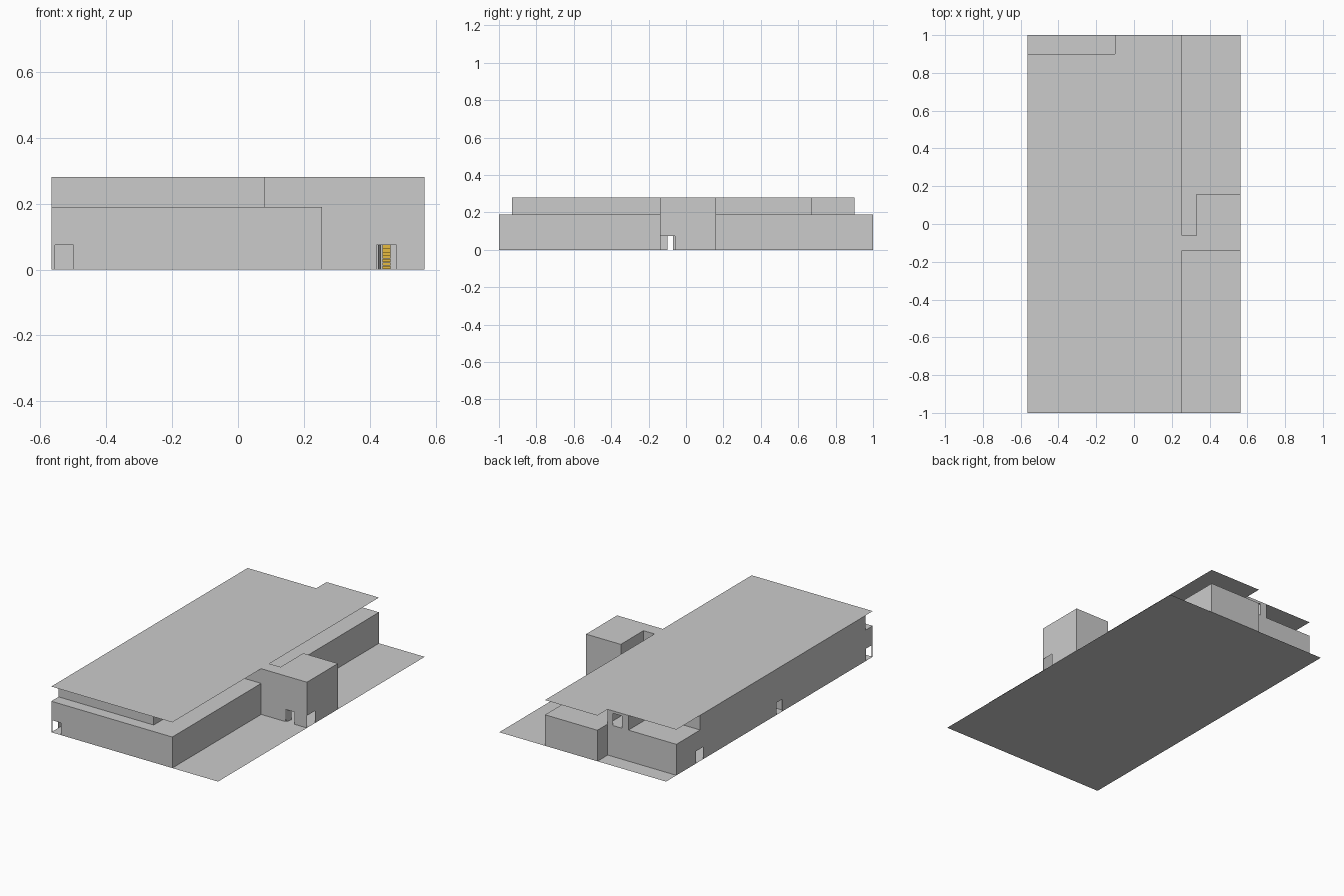
import bpy

if "Cube" in bpy.data.objects:
    bpy.data.objects.remove(bpy.data.objects["Cube"])

DOOR_H = 0.075
Z0, Z1, Z2 = 0.0, 0.19, 0.28      # ground, terrace and roof levels


def make_mesh(name, verts, faces, mat=None):
    me = bpy.data.meshes.new(name)
    me.from_pydata(verts, [], faces)
    me.update()
    ob = bpy.data.objects.new(name, me)
    bpy.context.collection.objects.link(ob)
    if mat:
        me.materials.append(mat)
    return ob


def sheet(name, outline, z):
    """Flat thin slab following an outline."""
    return make_mesh(name, [(x, y, z) for x, y in outline], [list(range(len(outline)))])


def wall_run(name, pts, z0, z1, doors=None):
    """Thin walls along a path; doors = {segment: (start, end)} measured along it."""
    verts, faces = [], []

    def panel(a, b, lo, hi):
        n = len(verts)
        verts.extend([(*a, lo), (*b, lo), (*b, hi), (*a, hi)])
        faces.append((n, n + 1, n + 2, n + 3))

    for i, (a, b) in enumerate(zip(pts, pts[1:])):
        length = ((b[0] - a[0]) ** 2 + (b[1] - a[1]) ** 2) ** 0.5

        def at(d):
            return (a[0] + (b[0] - a[0]) * d / length, a[1] + (b[1] - a[1]) * d / length)

        pos = 0.0
        for s, e in (doors or {}).get(i, []):
            panel(at(pos), at(s), z0, z1)
            panel(at(s), at(e), z0 + DOOR_H, z1)
            pos = e
        panel(at(pos), b, z0, z1)
    return make_mesh(name, verts, faces)


def boxes(name, items, mat=None):
    """Several axis-aligned boxes (x0, x1, y0, y1, z0, z1) in one mesh."""
    verts, faces = [], []
    for x0, x1, y0, y1, z0, z1 in items:
        n = len(verts)
        verts += [(x, y, z) for z in (z0, z1) for x, y in ((x0, y0), (x1, y0), (x1, y1), (x0, y1))]
        faces += [tuple(n + k for k in f) for f in
                  ((3, 2, 1, 0), (4, 5, 6, 7), (0, 1, 5, 4), (1, 2, 6, 5), (2, 3, 7, 6), (3, 0, 4, 7))]
    return make_mesh(name, verts, faces, mat)


L, R, T = -0.565, 0.255, 0.565    # left side, main right side, tower side

# Ground plate
sheet("ground_plate", [(L, -1), (T, -1), (T, 1), (L, 1)], Z0)

# Terrace slab and overhanging roof
tail = [(R, -0.06), (R, 1), (-0.1, 1), (-0.1, 0.9), (L, 0.9)]
sheet("terrace_slab", [(L, -1), (R, -1)] + tail, Z1)
tower = [(R, -0.14), (T, -0.14), (T, 0.16), (0.33, 0.16), (0.33, -0.06), (R, -0.06)]
sheet("roof", [(L, -1), (R, -1)] + tower + tail[1:], Z2)

# Lower storey walls with corner doors and side doors
wall_run("lower_front_walls", [(L, -1), (R, -1), (R, -0.14)], Z0, Z1, {0: [(0.01, 0.067)]})
wall_run("lower_rear_walls", tail + [(L, -1)], Z0, Z1,
         {4: [(0.19, 0.26), (0.97, 1.02), (1.835, 1.89)]})

# Full-height entrance tower
wall_run("tower_walls", tower, Z0, Z2, {0: [(0.165, 0.225)], 1: [(0.003, 0.08)]})

# Set-back upper storey walls
wall_run("upper_front_walls", [(L, -0.93), (0.08, -0.93), (0.08, -0.14), (R, -0.14)], Z1, Z2)
wall_run("upper_rear_walls",
         [(R, -0.06), (0.08, -0.06), (0.08, 0.67), (-0.1, 0.67), (-0.1, 0.9), (-0.24, 0.9),
          (-0.24, 0.67), (L, 0.67), (L, -0.93)], Z1, Z2, {4: [(0.035, 0.095)]})

# Ground floor corridor partitions
for side, y in (("front", -0.14), ("rear", -0.06)):
    wall_run("corridor_" + side + "_wall", [(L, y), (R, y)], Z0, Z1)

# Door leaf standing open inside the tower, and one on the upper storey
wall_run("tower_door_leaf", [(0.425, -0.139), (0.433, -0.1)], Z0, DOOR_H)
wall_run("upper_door_leaf", [(-0.195, 0.899), (-0.185, 0.85)], Z1, Z1 + DOOR_H)

# Yellow stair flight inside the tower
yellow = bpy.data.materials.new("stair_yellow")
yellow.diffuse_color = (0.8, 0.5, 0.05, 1)
yellow.use_nodes = True
yellow.node_tree.nodes["Principled BSDF"].inputs["Base Color"].default_value = yellow.diffuse_color
N = 18
rise, run = Z1 / N, 0.19 / N
boxes("tower_stairs", [(0.438, 0.462, -0.05 + i * run, -0.05 + (i + 1) * run,
                        i * rise + 0.001, (i + 1) * rise) for i in range(N)], yellow)
